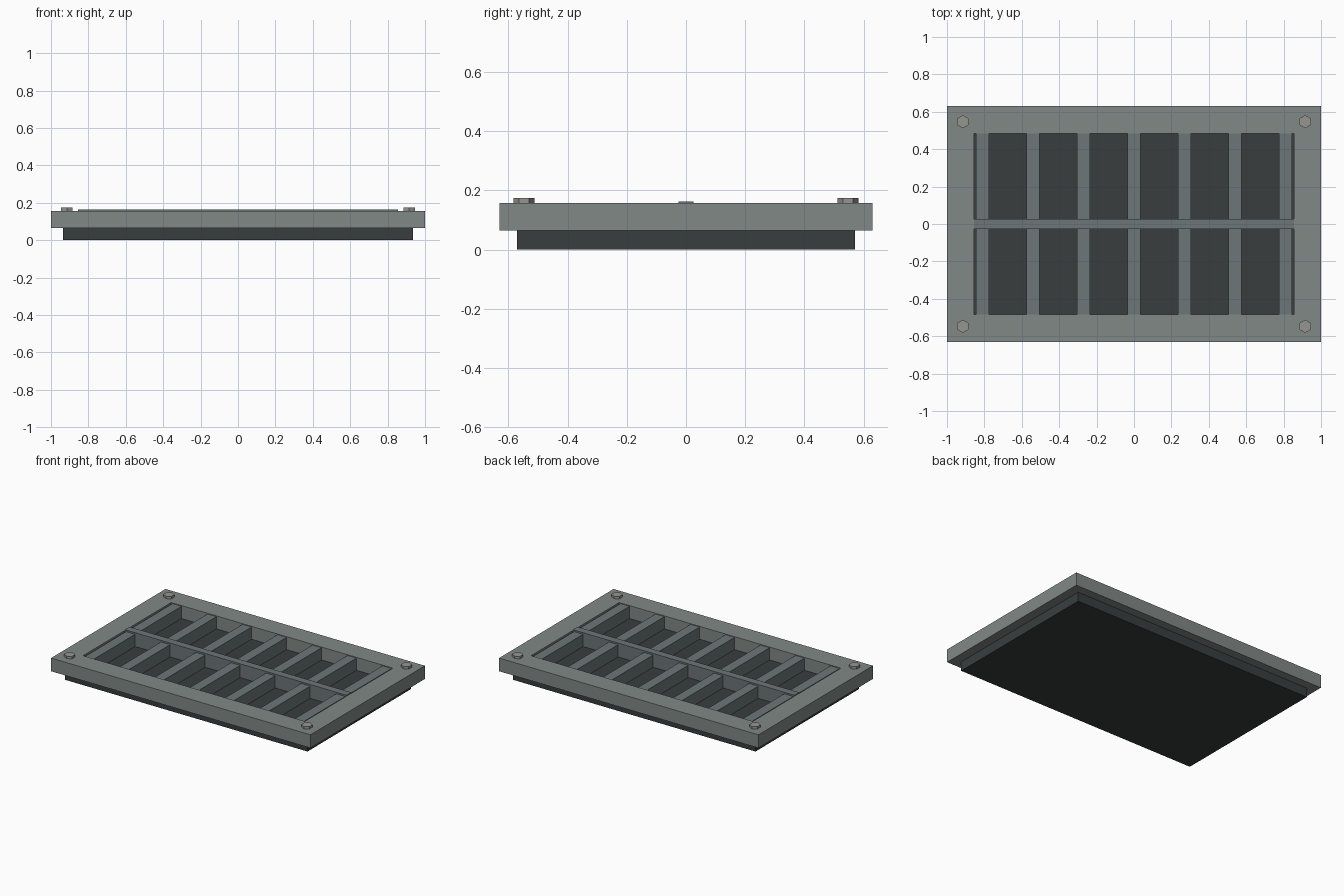
import bpy, bmesh, math

if "Cube" in bpy.data.objects:
    bpy.data.objects.remove(bpy.data.objects["Cube"])


def material(name, rgb):
    m = bpy.data.materials.new(name)
    m.diffuse_color = (*rgb, 1)
    m.use_nodes = True
    m.node_tree.nodes["Principled BSDF"].inputs["Base Color"].default_value = m.diffuse_color
    return m


FRAME = material("frame_grey", (0.22, 0.25, 0.24))
DARK = material("dark_base", (0.04, 0.048, 0.048))
BAR = material("bar_grey", (0.15, 0.18, 0.19))
BOLT = material("bolt_grey", (0.30, 0.30, 0.28))


def finish(name, bm, mat):
    bmesh.ops.recalc_face_normals(bm, faces=bm.faces)
    me = bpy.data.meshes.new(name)
    bm.to_mesh(me)
    bm.free()
    me.materials.append(mat)
    ob = bpy.data.objects.new(name, me)
    bpy.context.collection.objects.link(ob)
    return ob


def box(name, x, y, z, mat):
    """Box from (min, max) pairs."""
    bm = bmesh.new()
    bmesh.ops.create_cube(bm, size=1)
    for v in bm.verts:
        v.co = [r[0] if c < 0 else r[1] for c, r in zip(v.co, (x, y, z))]
    return finish(name, bm, mat)


# Dark tray under the frame
box("base_pan", (-0.935, 0.935), (-0.57, 0.57), (0, 0.067), DARK)

# Rectangular frame ring: four mitred sides around the opening
bm = bmesh.new()
loops = []
for hx, hy, z in ((1, 0.63, 0.065), (1, 0.63, 0.157), (0.855, 0.485, 0.157), (0.855, 0.485, 0.065)):
    loops.append([bm.verts.new((sx * hx, sy * hy, z))
                  for sx, sy in ((-1, -1), (1, -1), (1, 1), (-1, 1))])
for a, b in zip(loops, loops[1:] + loops[:1]):
    for i in range(4):
        j = (i + 1) % 4
        bm.faces.new((a[i], a[j], b[j], b[i]))
bmesh.ops.dissolve_limit(bm, angle_limit=0.01, verts=bm.verts, edges=[])
finish("frame", bm, FRAME)

# Cross bars
for i in range(7):
    x = (i - 3) * 0.27
    box(f"cross_bar_{i + 1}", (x - 0.035, x + 0.035), (-0.485, 0.485), (0.067, 0.152), BAR)

# Long centre bar, slightly proud of the frame
box("centre_bar", (-0.855, 0.855), (-0.026, 0.026), (0.067, 0.163), BAR)

# Hexagonal corner bolts, points along y
for sx in (-1, 1):
    for sy in (-1, 1):
        bm = bmesh.new()
        ring = [bm.verts.new((sx * 0.915 + 0.035 * math.sin(k * math.pi / 3),
                              sy * 0.547 + 0.035 * math.cos(k * math.pi / 3), 0.157))
                for k in range(6)]
        face = bm.faces.new(ring)
        top = bmesh.ops.extrude_face_region(bm, geom=[face], use_keep_orig=True)["geom"]
        for v in top:
            if isinstance(v, bmesh.types.BMVert):
                v.co.z = 0.174
        finish("corner_bolt", bm, BOLT)
